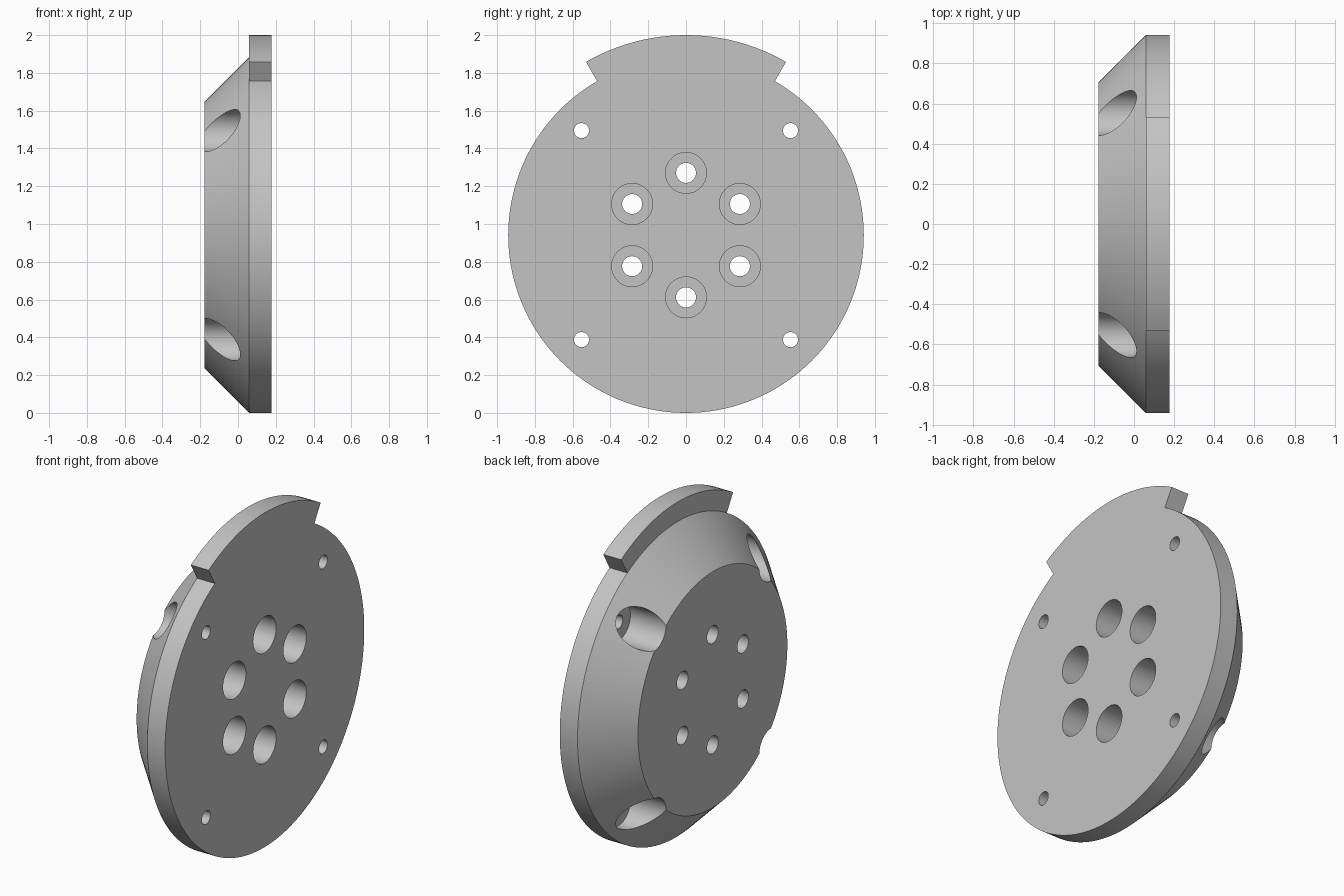
import bpy, bmesh
from math import sin, cos, pi, radians

default = bpy.data.objects.get("Cube")
if default:
    bpy.data.objects.remove(default, do_unlink=True)

U = 1 / 85                       # model unit
CZ = 80 * U                      # height of the disc axis
X0, X1, X2 = -15 * U, 5 * U, 15 * U   # small face, flange start, flange face
SEG = 144

grey = bpy.data.materials.new("plain grey")
grey.use_nodes = True
colour = (0.55, 0.55, 0.55, 1)
grey.diffuse_color = colour
grey.node_tree.nodes["Principled BSDF"].inputs["Base Color"].default_value = colour


def make_object(name, bm):
    bmesh.ops.recalc_face_normals(bm, faces=bm.faces)
    mesh = bpy.data.meshes.new(name)
    bm.to_mesh(mesh)
    bm.free()
    mesh.materials.append(grey)
    obj = bpy.data.objects.new(name, mesh)
    bpy.context.collection.objects.link(obj)
    return obj


def ring(bm, x, r, y=0, z=CZ, n=SEG):
    return [bm.verts.new((x, y + r * cos(2 * pi * i / n), z + r * sin(2 * pi * i / n)))
            for i in range(n)]


def bridge(bm, a, b):
    for i in range(len(a)):
        j = (i + 1) % len(a)
        bm.faces.new((a[i], a[j], b[j], b[i]))


# Disc: cone, then a flange whose outline steps out into a tab at the top
bm = bmesh.new()
small = ring(bm, X0, 60 * U)
rim = ring(bm, X1, 80 * U)
bm.faces.new(small)
bridge(bm, small, rim)
first, last = SEG // 6, SEG // 3
tab = [bm.verts.new((X1, 90 * U * cos(2 * pi * i / SEG), CZ + 90 * U * sin(2 * pi * i / SEG)))
       for i in range(first, last + 1)]
bm.faces.new(rim[first:last + 1] + tab[::-1])
outline = rim[:first + 1] + tab + rim[last:]
face = [bm.verts.new((X2, v.co.y, v.co.z)) for v in outline]
bridge(bm, outline, face)
bm.faces.new(face)
disc = make_object("mounting_disc", bm)

# Stepped drills for the bolt circle and the four corner holes
bm = bmesh.new()


def drill(radius, angle, profile):
    y, z = radius * cos(angle), CZ + radius * sin(angle)
    rings = [ring(bm, x, r, y, z, 48) for x, r in profile]
    for a, b in zip(rings, rings[1:]):
        bridge(bm, a, b)
    bm.faces.new(rings[0])
    bm.faces.new(rings[-1])


for k in range(6):
    drill(28 * U, radians(30 + 60 * k),
          [(X0 - 0.1, 4.5 * U), (-5 * U, 4.5 * U), (-5 * U, 9.2 * U), (X2 + 0.1, 9.2 * U)])
for k in range(4):
    drill(66.5 * U, radians(45 + 90 * k),
          [(X0 - 0.1, 9.5 * U), (X1, 9.5 * U), (X1, 3.4 * U), (X2 + 0.1, 3.4 * U)])
drills = make_object("hole_cutter", bm)
drills.hide_render = True

# Cut the holes and keep edges crisp
cut = disc.modifiers.new("holes", "BOOLEAN")
cut.operation = "DIFFERENCE"
cut.solver = "EXACT"
cut.object = drills
bpy.ops.object.select_all(action="DESELECT")
disc.select_set(True)
bpy.context.view_layer.objects.active = disc
bpy.ops.object.modifier_apply(modifier=cut.name)
bpy.data.objects.remove(drills, do_unlink=True)
bpy.ops.object.shade_smooth_by_angle(angle=radians(30))
